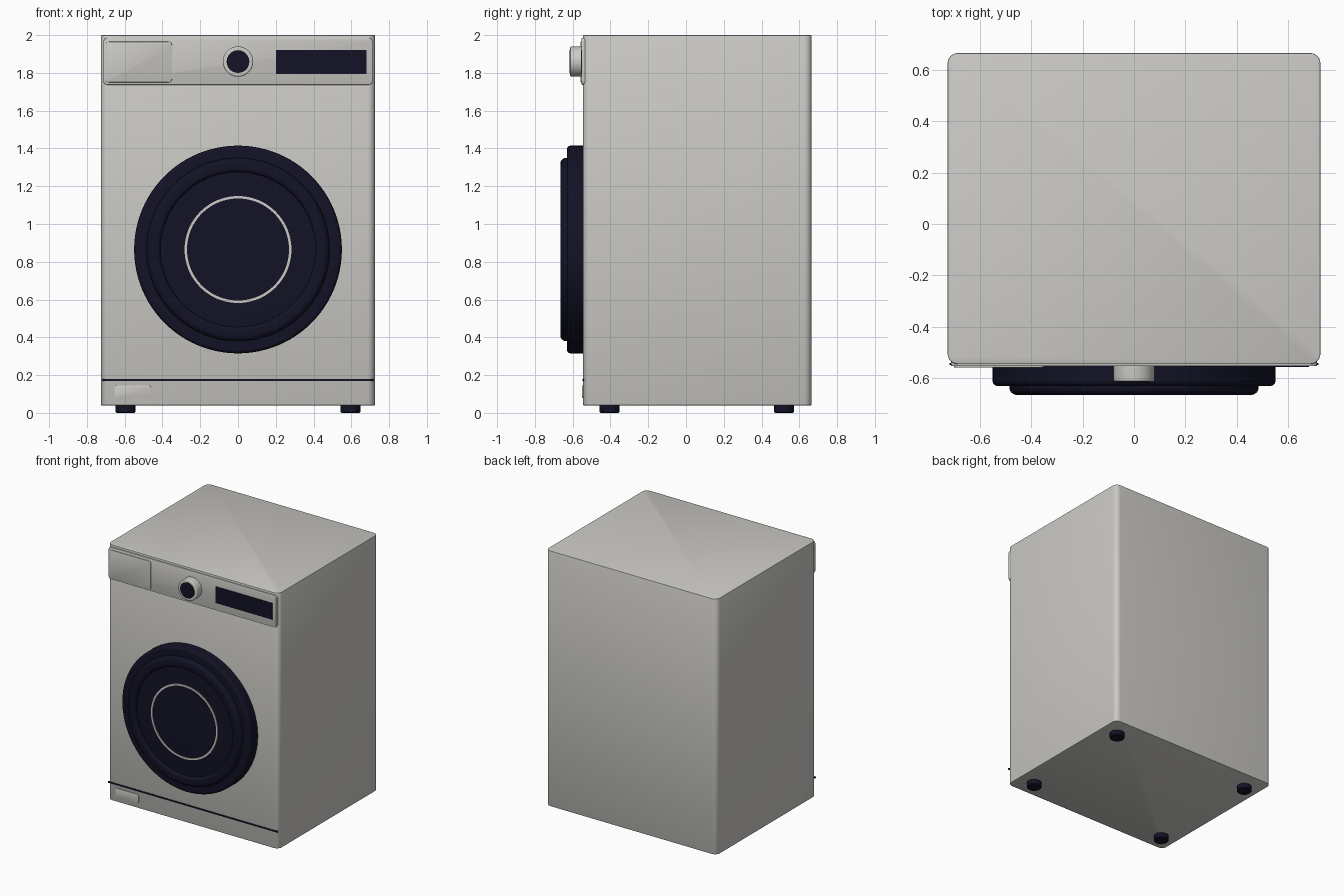
import bpy, bmesh, math
from mathutils import Matrix

if "Cube" in bpy.data.objects:
    bpy.data.objects.remove(bpy.data.objects["Cube"])


def material(name, rgb):
    m = bpy.data.materials.new(name)
    m.use_nodes = True
    m.diffuse_color = (*rgb, 1)
    m.node_tree.nodes["Principled BSDF"].inputs["Base Color"].default_value = (*rgb, 1)
    return m


SHELL = material("warm_white_enamel", (0.60, 0.59, 0.56))
DARK = material("midnight_navy", (0.006, 0.006, 0.019))
FRONT, DOOR_Z, KNOB_Z = -0.545, 0.865, 1.86


def finish(name, bm, mat):
    bmesh.ops.recalc_face_normals(bm, faces=bm.faces)
    mesh = bpy.data.meshes.new(name)
    bm.to_mesh(mesh)
    bm.free()
    mesh.materials.append(mat)
    ob = bpy.data.objects.new(name, mesh)
    bpy.context.collection.objects.link(ob)
    bpy.ops.object.select_all(action="DESELECT")
    ob.select_set(True)
    bpy.context.view_layer.objects.active = ob
    bpy.ops.object.shade_smooth_by_angle(angle=math.radians(35))
    return ob


def rounded_box(name, x, y, z, mat, radius=0, axis=1, edge=0):
    """Box over three ranges; corners rounded along one axis, then all edges eased."""
    bm = bmesh.new()
    bmesh.ops.create_cube(bm, size=1)
    for v in bm.verts:
        v.co = [lo + (c + 0.5) * (hi - lo) for c, (lo, hi) in zip(v.co, (x, y, z))]
    if radius:
        along = [e for e in bm.edges
                 if abs(e.verts[0].co[axis] - e.verts[1].co[axis]) > 1e-4]
        bmesh.ops.bevel(bm, geom=along, offset=radius, segments=6, profile=0.5,
                        affect="EDGES")
    if edge:
        rims = [e for e in bm.edges if e.calc_face_angle(0) > 1]
        bmesh.ops.bevel(bm, geom=rims, offset=edge, segments=2, profile=0.5,
                        affect="EDGES")
    return finish(name, bm, mat)


def lathe(name, profile, centre, mat, steps=96, upright=False, closed=False):
    """Revolve (radius, height) points; height runs to the front unless upright."""
    bm = bmesh.new()
    verts = [bm.verts.new((r, 0, h)) for r, h in profile]
    pairs = list(zip(verts, verts[1:])) + ([(verts[-1], verts[0])] if closed else [])
    edges = [bm.edges.new(p) for p in pairs]
    bmesh.ops.spin(bm, geom=verts + edges, cent=(0, 0, 0), axis=(0, 0, 1),
                   angle=math.tau, steps=steps)
    bmesh.ops.remove_doubles(bm, verts=bm.verts, dist=1e-5)
    turn = Matrix() if upright else Matrix.Rotation(math.pi / 2, 4, "X")
    bm.transform(Matrix.Translation(centre) @ turn)
    return finish(name, bm, mat)


def arc(r, h, radius, start, end, n=6):
    """Profile points on a fillet, angles in degrees."""
    angles = [math.radians(start + (end - start) * i / n) for i in range(n + 1)]
    return [(r + radius * math.cos(a), h + radius * math.sin(a)) for a in angles]


# Cabinet
rounded_box("cabinet", (-0.725, 0.725), (FRONT, 0.665), (0.04, 2), SHELL,
            radius=0.04, axis=2, edge=0.004)

# Control panel with detergent drawer and display
rounded_box("control_panel", (-0.712, 0.712), (-0.553, -0.53), (1.737, 1.985), SHELL,
            radius=0.02, edge=0.003)
rounded_box("detergent_drawer", (-0.70, -0.35), (-0.558, -0.54), (1.75, 1.965), SHELL,
            radius=0.018, edge=0.002)
rounded_box("display", (0.20, 0.68), (-0.556, -0.55), (1.795, 1.922), DARK)

# Program knob
lathe("knob", [(0.08, 0), *arc(0.072, 0.06, 0.008, 0, 90), (0, 0.068)],
      (0, FRONT, KNOB_Z), SHELL, steps=64)
lathe("knob_cap", [(0.06, 0.066), (0.06, 0.071), (0, 0.071)],
      (0, FRONT, KNOB_Z), DARK, steps=64)

# Door: wide base ring, raised rim, shallow bowl and glass
lathe("door_frame", [(0.55, 0), *arc(0.53, 0.065, 0.02, 0, 90), (0.47, 0.085)],
      (0, FRONT, DOOR_Z), DARK)
lathe("door_rim", [(0.485, 0.08), *arc(0.455, 0.09, 0.03, 0, 90),
                   *arc(0.43, 0.1, 0.02, 90, 180), (0.41, 0.095)],
      (0, FRONT, DOOR_Z), DARK)
lathe("door_glass", [(0.415, 0.096), (0.28, 0.1), (0, 0.1)],
      (0, FRONT, DOOR_Z), DARK)
lathe("glass_trim", [(0.283, 0.095), (0.283, 0.106), (0.27, 0.106), (0.27, 0.095)],
      (0, FRONT, DOOR_Z), SHELL, closed=True)

# Plinth line and filter hatch
rounded_box("plinth_line", (-0.718, 0.718), (-0.549, -0.54), (0.168, 0.179), DARK)
rounded_box("filter_hatch", (-0.655, -0.46), (-0.55, -0.54), (0.078, 0.145), SHELL,
            radius=0.012, edge=0.002)

# Feet
for side, x in (("right", -0.595), ("left", 0.595)):
    for end, y in (("front", -0.405), ("back", 0.52)):
        lathe(f"{end}_{side}_foot",
              [(0, 0), (0.047, 0), (0.053, 0.006), (0.053, 0.045), (0, 0.045)],
              (x, y, 0), DARK, steps=32, upright=True)
